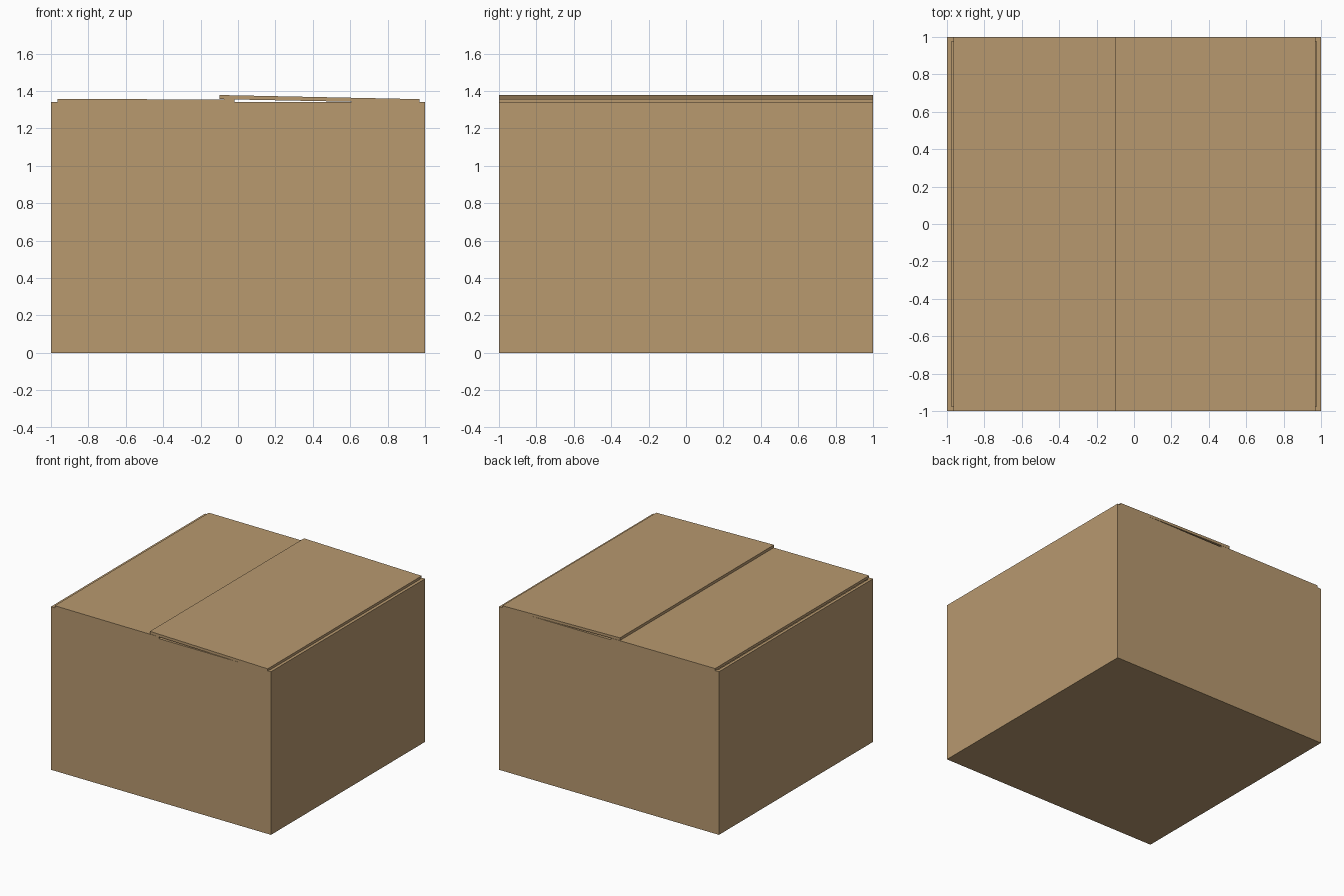
import bpy, bmesh

if "Cube" in bpy.data.objects:
    bpy.data.objects.remove(bpy.data.objects["Cube"])

card = bpy.data.materials.new("cardboard brown")
card.diffuse_color = (0.479, 0.319, 0.159, 1)
card.use_nodes = True
card.node_tree.nodes["Principled BSDF"].inputs["Base Color"].default_value = card.diffuse_color


def add_object(name, bm):
    bmesh.ops.recalc_face_normals(bm, faces=bm.faces)
    mesh = bpy.data.meshes.new(name)
    bm.to_mesh(mesh)
    bm.free()
    mesh.materials.append(card)
    obj = bpy.data.objects.new(name, mesh)
    bpy.context.collection.objects.link(obj)
    return obj


# Open box: block with its top inset to the wall thickness and sunk to the floor
WALL, HEIGHT = 0.035, 1.34
bm = bmesh.new()
bmesh.ops.create_cube(bm, size=2)
for v in bm.verts:
    v.co.z = HEIGHT if v.co.z > 0 else 0
top = max(bm.faces, key=lambda f: f.calc_center_median().z)
bmesh.ops.inset_region(bm, faces=[top], thickness=WALL)
res = bmesh.ops.extrude_face_region(bm, geom=[top])
verts = [g for g in res["geom"] if isinstance(g, bmesh.types.BMVert)]
for v in verts:
    v.co.z = WALL
if top.is_valid:
    bmesh.ops.delete(bm, geom=[top], context="FACES")
add_object("box_body", bm)


def flap(name, profile):
    """Thin sheet: x-z profile swept across the full depth of the box."""
    bm = bmesh.new()
    face = bm.faces.new([bm.verts.new((x, -1, z)) for x, z in profile])
    res = bmesh.ops.extrude_face_region(bm, geom=[face])
    verts = [g for g in res["geom"] if isinstance(g, bmesh.types.BMVert)]
    bmesh.ops.translate(bm, verts=verts, vec=(0, 2, 0))
    add_object(name, bm)


# Left flap lies flat, right flap overlaps it and rises towards the middle
flap("left_flap", [(-0.965, 1.335), (-0.02, 1.333), (-0.02, 1.354), (-0.965, 1.357)])
flap("right_flap", [(0.97, 1.335), (0.97, 1.356), (-0.1, 1.378), (-0.1, 1.356)])
